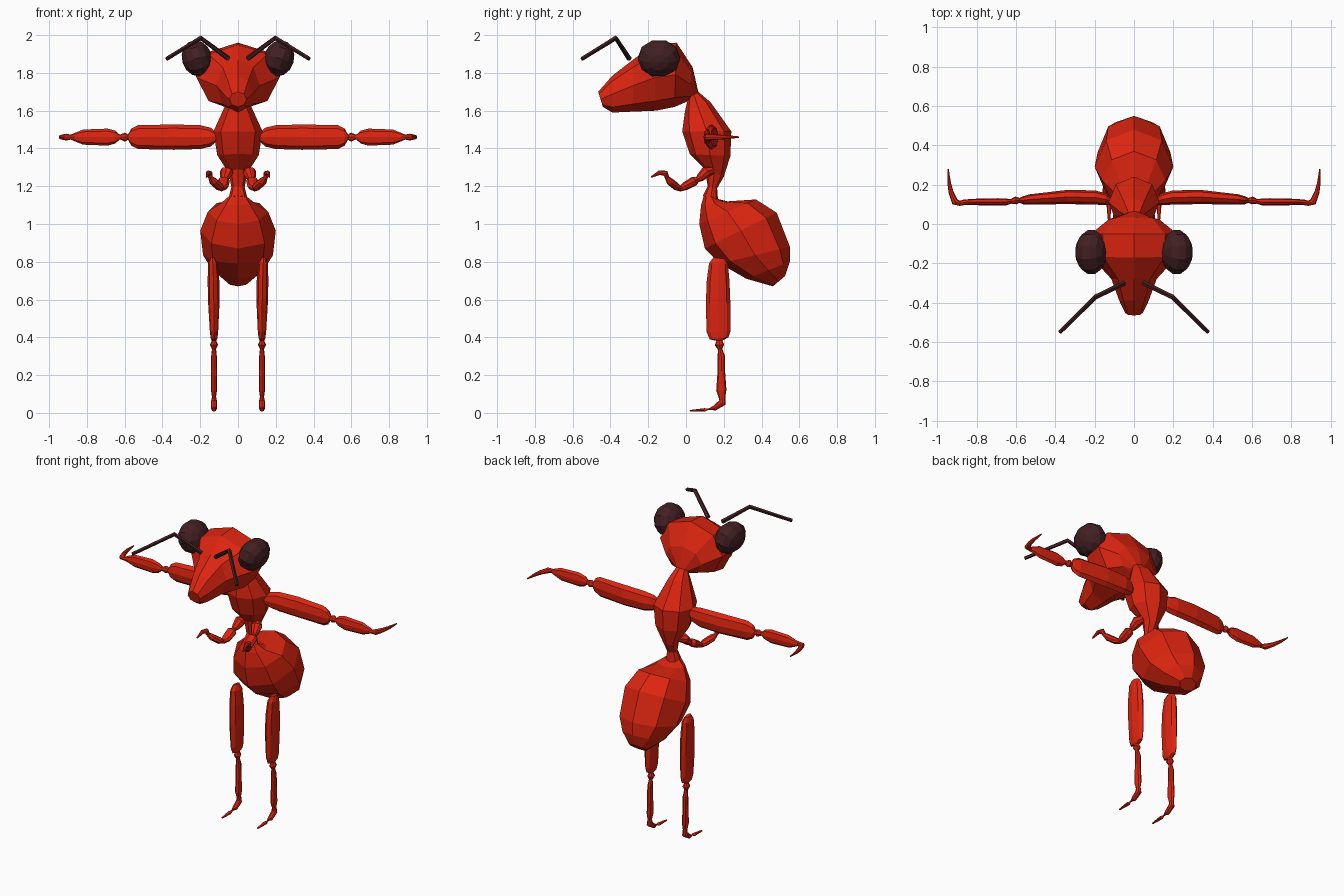
import bpy, bmesh, math
from mathutils import Vector, Matrix


def material(name, color):
    m = bpy.data.materials.new(name)
    m.diffuse_color = (*color, 1)
    return m


RED = material("red_shell", (0.72, 0.018, 0.005))
DARK = material("dark_brown", (0.055, 0.014, 0.016))


def finish(name, bm, mat):
    bmesh.ops.recalc_face_normals(bm, faces=bm.faces)
    me = bpy.data.meshes.new(name)
    bm.to_mesh(me)
    bm.free()
    me.materials.append(mat)
    ob = bpy.data.objects.new(name, me)
    bpy.context.collection.objects.link(ob)
    return ob


def loft(name, rings, mat, n=8):
    """Skin elliptical rings given as (centre, half axis, half axis)."""
    bm = bmesh.new()
    loops = []
    for c, u, v in rings:
        loops.append([bm.verts.new(c + u * math.cos(2 * math.pi * i / n) + v * math.sin(2 * math.pi * i / n))
                      for i in range(n)])
    for a, b in zip(loops, loops[1:]):
        for i in range(n):
            j = (i + 1) % n
            bm.faces.new((a[i], a[j], b[j], b[i]))
    bm.faces.new(loops[0])
    bm.faces.new(loops[-1])
    return finish(name, bm, mat)


def trunk(name, sections):
    """Symmetric body: each section spans two side-profile points with a half width."""
    rings = []
    for py, pz, qy, qz, w in sections:
        p, q = Vector((0, py, pz)), Vector((0, qy, qz))
        rings.append(((p + q) / 2, (q - p) / 2, Vector((w, 0, 0))))
    return loft(name, rings, RED)


def limb(name, stations, side, mat=RED, n=8):
    """Tube of (x, y, z, half size along side, half size across), built on both sides."""
    for s, tag in ((1, "left"), (-1, "right")):
        pts = [Vector((s * p[0], p[1], p[2])) for p in stations]
        ref = Vector((s * side[0], side[1], side[2]))
        rings = []
        for i, p in enumerate(stations):
            t = (pts[min(i + 1, len(pts) - 1)] - pts[max(i - 1, 0)]).normalized()
            u = (ref - t * ref.dot(t)).normalized()
            rings.append((pts[i], u * p[3], t.cross(u) * p[4]))
        loft(f"{tag}_{name}", rings, mat, n)


# Head, snout to neck
trunk("head", [
    (-.44, 1.62, -.465, 1.70, .045),
    (-.39, 1.59, -.39, 1.785, .075),
    (-.28, 1.595, -.28, 1.87, .115),
    (-.16, 1.60, -.17, 1.95, .22),
    (-.06, 1.62, -.05, 1.96, .225),
    (.01, 1.65, .035, 1.83, .13),
    (.025, 1.67, .065, 1.70, .04)])

# Thorax and narrow waist
trunk("thorax", [
    (.015, 1.68, .065, 1.70, .04),
    (-.005, 1.60, .13, 1.645, .07),
    (-.02, 1.49, .24, 1.49, .13),
    (.02, 1.37, .235, 1.36, .11),
    (.10, 1.29, .20, 1.25, .05),
    (.115, 1.20, .165, 1.19, .035),
    (.09, 1.15, .17, 1.12, .05)])

# Abdomen
trunk("abdomen", [
    (.10, 1.17, .165, 1.13, .04),
    (.08, 1.10, .22, 1.12, .09),
    (.07, 1.00, .37, 1.13, .16),
    (.10, .87, .48, 1.06, .20),
    (.18, .79, .55, .88, .185),
    (.32, .71, .55, .80, .135),
    (.46, .67, .525, .725, .06)])

# Eyes
for s, tag in ((1, "left"), (-1, "right")):
    bm = bmesh.new()
    bmesh.ops.create_uvsphere(bm, u_segments=10, v_segments=7, radius=1)
    bmesh.ops.transform(bm, verts=bm.verts, matrix=(
        Matrix.Translation((s * .217, -.143, 1.877)) @ Matrix.Rotation(s * .3, 4, 'Y')
        @ Matrix.Diagonal((.08, .115, .102, 1)) @ Matrix.Rotation(math.pi / 2, 4, 'Y')))
    finish(f"{tag}_eye", bm, DARK)

# Antennae
limb("antenna", [(.05, -.30, 1.875, .014, .014), (.197, -.372, 1.985, .013, .013),
                 (.377, -.55, 1.875, .011, .011)], (0, 0, 1), DARK, 5)

# Long middle limbs reaching sideways, with back-curved claws
limb("arm", [
    (.11, .11, 1.46, .02, .015), (.145, .125, 1.46, .05, .03), (.20, .135, 1.46, .063, .036),
    (.34, .137, 1.46, .067, .036), (.53, .125, 1.46, .063, .026), (.565, .12, 1.46, .045, .02),
    (.582, .12, 1.46, .014, .012), (.60, .12, 1.46, .024, .02), (.625, .115, 1.46, .012, .012),
    (.65, .112, 1.46, .034, .017), (.69, .112, 1.46, .045, .019), (.82, .112, 1.46, .04, .016),
    (.865, .11, 1.46, .022, .014), (.885, .105, 1.46, .013, .013), (.91, .112, 1.46, .018, .018),
    (.93, .16, 1.46, .014, .013), (.94, .21, 1.46, .011, .009), (.945, .28, 1.46, .004, .003)],
    (0, 0, 1))

# Standing legs with forward feet
limb("leg", [
    (.135, .175, .82, .03, .012), (.133, .172, .79, .05, .025), (.13, .17, .70, .06, .031),
    (.128, .17, .58, .065, .03), (.127, .172, .43, .063, .022), (.127, .175, .395, .05, .018),
    (.127, .177, .382, .016, .012), (.127, .177, .36, .025, .022), (.127, .18, .338, .012, .011),
    (.127, .187, .30, .019, .015), (.127, .187, .22, .02, .017), (.127, .187, .12, .027, .016),
    (.127, .19, .085, .018, .011), (.127, .193, .055, .02, .017), (.127, .15, .025, .014, .017),
    (.127, .10, .016, .009, .013), (.127, .02, .011, .004, .006)],
    (0, 1, .2))

# Small folded forelimbs
limb("forelimb", [
    (.045, .14, 1.285, .02, .02), (.06, .105, 1.275, .036, .03), (.07, .075, 1.245, .025, .022),
    (.073, .06, 1.235, .014, .014), (.075, .045, 1.228, .032, .025), (.08, -.005, 1.20, .03, .022),
    (.088, -.03, 1.188, .016, .016), (.098, -.05, 1.197, .024, .02), (.13, -.085, 1.225, .024, .02),
    (.145, -.10, 1.245, .012, .012), (.152, -.108, 1.268, .017, .016), (.158, -.14, 1.272, .012, .012),
    (.165, -.185, 1.248, .004, .004)],
    (1, 0, 0))
